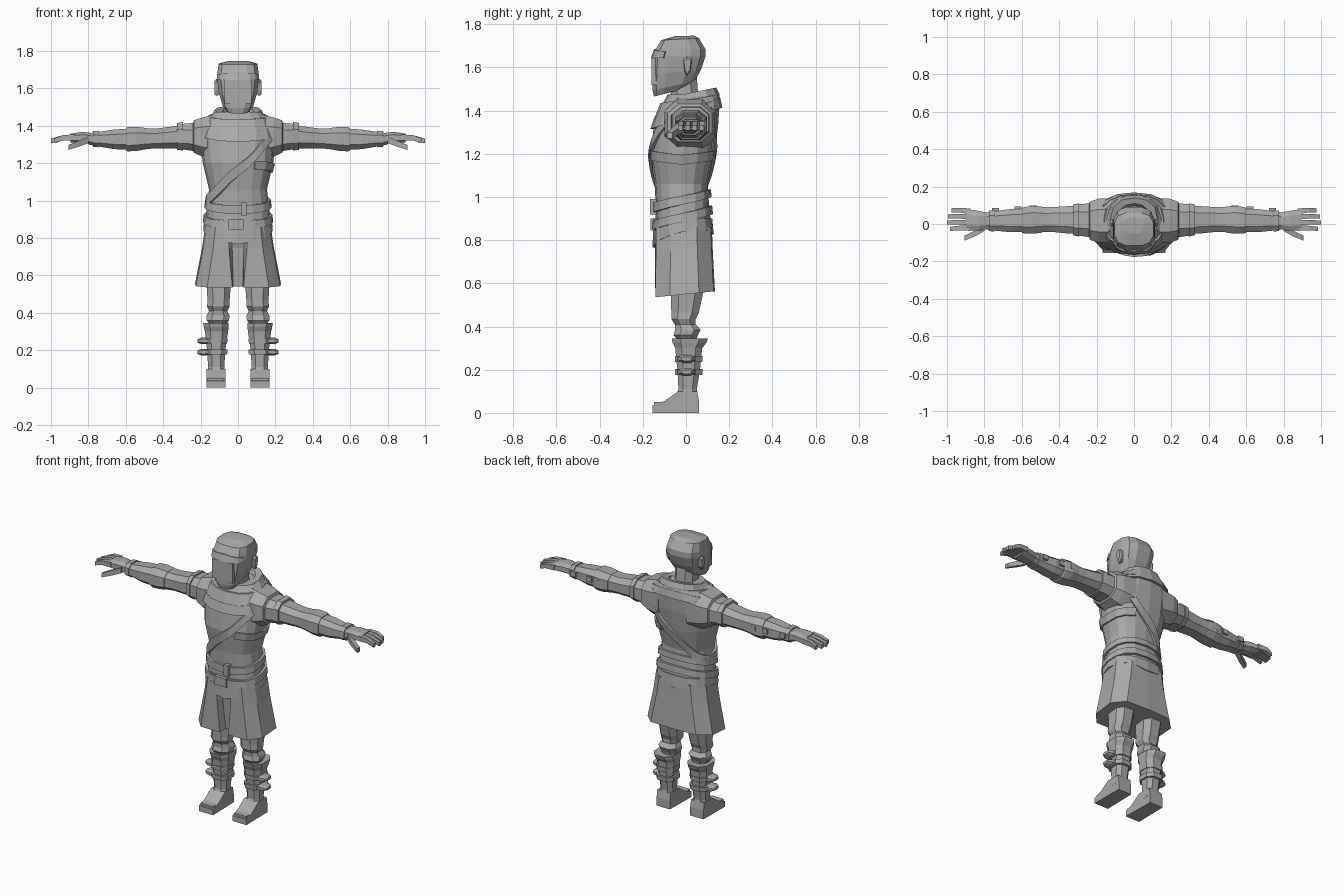
import bpy, bmesh, math
from mathutils import Vector

if "Cube" in bpy.data.objects:
    bpy.data.objects.remove(bpy.data.objects["Cube"])

mat = bpy.data.materials.new("plain grey")
mat.diffuse_color = (0.4, 0.4, 0.4, 1)
mat.use_nodes = True
mat.node_tree.nodes["Principled BSDF"].inputs["Base Color"].default_value = mat.diffuse_color


def loft(name, rings, mirror=False, closed=False, caps=True):
    """Bridge equal-length point rings into one flat-shaded skin."""
    bm = bmesh.new()
    vs = [[bm.verts.new(p) for p in r] for r in rings]
    n = len(vs[0])
    pairs = list(zip(vs, vs[1:])) + ([(vs[-1], vs[0])] if closed else [])
    for a, b in pairs:
        for i in range(n):
            j = (i + 1) % n
            bm.faces.new((a[i], a[j], b[j], b[i]))
    if caps and not closed:
        bm.faces.new(vs[0])
        bm.faces.new(vs[-1])
    bmesh.ops.recalc_face_normals(bm, faces=bm.faces)
    me = bpy.data.meshes.new(name)
    bm.to_mesh(me)
    bm.free()
    me.materials.append(mat)
    ob = bpy.data.objects.new(name, me)
    bpy.context.collection.objects.link(ob)
    if mirror:
        ob.modifiers.new("mirror", 'MIRROR').use_mirror_merge = False
    return ob


def sup(t, e):
    c, s = math.cos(t), math.sin(t)
    f = lambda v: math.copysign(abs(v) ** (2 / e), v)
    return f(c), f(s)


def oval(a0, a1, b0, b1, n=8, e=2.6):
    """Rounded section filling the given limits, with flat sides."""
    k = sup(math.pi / n, e)[0]
    for i in range(n):
        u, v = sup((i + .5) * 2 * math.pi / n, e)
        yield (a0 + a1) / 2 + u / k * (a1 - a0) / 2, (b0 + b1) / 2 + v / k * (b1 - b0) / 2


def stack_z(name, rows, **kw):
    # rows: z, x0, x1, y0, y1
    return loft(name, [[Vector((x, y, r[0])) for x, y in oval(*r[1:])] for r in rows], **kw)


def stack_x(name, rows, **kw):
    # rows: x, y0, y1, z0, z1
    return loft(name, [[Vector((r[0], y, z)) for y, z in oval(*r[1:])] for r in rows], mirror=True, **kw)


def surf(table, t, z, off=0, e=2.5):
    """Point on a body skin; table rows: z, half width, front y, back y."""
    z = min(max(z, table[0][0]), table[-1][0])
    for a, b in zip(table, table[1:]):
        if z <= b[0]:
            break
    k = (z - a[0]) / (b[0] - a[0])
    w, f, r = (p + (q - p) * k for p, q in zip(a[1:], b[1:]))
    u, v = sup(t, e)
    return Vector((u * (w + off), (f + r) / 2 + v * ((r - f) / 2 + off), z))


def band(name, table, lo, hi, off=.012, a0=0, a1=360, n=16, e=2.5):
    """Raised strip lying on a body skin between heights lo(t) and hi(t)."""
    full = a1 - a0 == 360
    rings = []
    for i in range(n if full else n + 1):
        t = math.radians(a0 + (a1 - a0) * i / n)
        rings.append([surf(table, t, z, o, e) for z, o in
                      ((lo(t), -.01), (lo(t), off), (hi(t), off), (hi(t), -.01))])
    return loft(name, rings, closed=full)


def box(name, x0, x1, y0, y1, z0, z1, mirror=False):
    ring = lambda z: [Vector(p) for p in ((x0, y0, z), (x1, y0, z), (x1, y1, z), (x0, y1, z))]
    return loft(name, [ring(z0), ring(z1)], mirror=mirror)


def finger(name, pts, w, h):
    rings = []
    for i, p in enumerate(pts):
        k = 1 - .25 * i / (len(pts) - 1)
        rings.append([Vector(p) + Vector((0, a * w * k, b * h * k))
                      for a, b in ((-1, -1), (1, -1), (1, 1), (-1, 1))])
    return loft(name, rings, mirror=True)


def skin(name, table, n=16, e=2.5):
    return loft(name, [[surf(table, 2 * math.pi * i / n, r[0], 0, e) for i in range(n)] for r in table])


sin, cos = math.sin, math.cos

# Tunic body
body = [(.74, .185, -.148, .125), (.84, .178, -.145, .12), (.95, .168, -.14, .108),
        (1.06, .155, -.145, .10), (1.2, .188, -.165, .13), (1.32, .2, -.15, .148),
        (1.42, .185, -.115, .155), (1.475, .125, -.085, .14)]
skin("tunic", body[1:])

# Tunic hem, dipping at the front, and two tilted belts
band("tunic_hem", body, lambda t: .805 + .035 * abs(cos(t)) + .03 * (sin(t) - abs(sin(t)) * .3),
     lambda t: .9, .008)
band("lower_belt", body, lambda t: .885 + .035 * sin(t), lambda t: .925 + .035 * sin(t), .014)
band("upper_belt", body, lambda t: .965 + .035 * sin(t), lambda t: 1.005 + .03 * sin(t), .014)
box("belt_buckle", .015, .045, -.166, -.13, .92, .99)
box("lower_buckle", -.05, .03, -.164, -.13, .845, .9)

# Diagonal chest strap and side wrap
mid = lambda t: 1.2 + .2 * cos(t) - .04 * sin(t) ** 2
band("chest_strap", body, lambda t: mid(t) - .03, lambda t: mid(t) + .03, .013, n=32)
band("side_wrap", body, lambda t: 1.15 + .02 * abs(sin(t)), lambda t: 1.195 + .02 * abs(sin(t)),
     .01, -67.5, 67.5, 6)

# Scarf folds around the neck
band("scarf_lower", body, lambda t: 1.365 + .05 * sin(t), lambda t: 1.415 + .045 * sin(t), .014)
band("scarf_middle", body, lambda t: 1.40 + .03 * sin(t), lambda t: 1.455 + .02 * sin(t), .012)
cowl = [(1.42, .155, -.10, .155), (1.455, .14, -.10, .155), (1.485, .125, -.075, .14),
        (1.478, .085, -.055, .11), (1.44, .07, -.045, .09)]
loft("scarf_cowl", [[Vector((u * w, (f + b) / 2 + v * (b - f) / 2, z + .022 * v))
                     for u, v in (sup(math.pi * i / 6, 2.3) for i in range(12))]
                    for z, w, f, b in cowl])

# Skirt with a front slit
half = [((.0, -.145), (.0, -.09)), ((.04, -.145), (.025, -.09)), ((.055, -.145), (.03, -.142)),
        ((.12, -.138), (.165, -.142)), ((.17, -.07), (.226, -.075)), ((.176, .05), (.23, .06)),
        ((.11, .115), (.16, .128)), ((0, .12), (0, .134))]
rings = []
for z, k in ((.86, 0), (.75, .28), (.55, 1)):
    h = []
    for i, (a, b) in enumerate(half):
        m = k if i > 1 else (0 if z > .8 else max(k, .6))
        x, y = (a[j] + (b[j] - a[j]) * m for j in (0, 1))
        h.append(Vector((x, y, z + (k * .1 * y))))
    rings.append(h + [Vector((-p.x, p.y, p.z)) for p in h[-2:0:-1]])
loft("skirt", rings)

# Neck and head
stack_z("neck", [(1.42, -.065, .065, -.07, .06), (1.56, -.06, .06, -.075, .05)])
head = [(1.465, .06, -.148, .0, .05), (1.495, .082, -.155, .04, .045), (1.57, .102, -.156, .068, .015),
        (1.65, .112, -.154, .09, 0), (1.685, .11, -.14, .09, 0), (1.725, .103, -.115, .06, .01),
        (1.742, .05, -.05, .035, .006)]
loft("head", [[Vector((x, y, z + tilt * (y + .15) / .2)) for x, y in oval(-w, w, f, b, 12, 3)]
              for z, w, f, b, tilt in head])
# Brow visor and side edges of the face cloth
brim = [(z, w, f, b) for z, w, f, b, _ in head]
band("brow_visor", brim, lambda t: 1.645, lambda t: 1.685 - .012 * abs(cos(t)), .008, 205, 335, 6, 3)
box("face_cloth", -.072, .072, -.16, -.12, 1.52, 1.645)
# Ears
loft("ear", [[Vector((x, y * k + .005, 1.605 + z * k)) for y, z in
              ((-.018, .03), (.0, .045), (.022, .035), (.016, -.02), (-.002, -.045), (-.012, -.02))]
             for x, k in ((.095, .8), (.116, 1), (.126, .8))], mirror=True)

# Sleeves: layered shoulder, upper arm, elbow wrap, forearm
stack_x("shoulder", [(.1, -.10, .14, 1.21, 1.465), (.19, -.10, .135, 1.235, 1.445),
                     (.235, -.085, .12, 1.255, 1.43), (.24, -.07, .11, 1.265, 1.415),
                     (.3, -.062, .105, 1.275, 1.41)])
stack_x("sleeve_cuff", [(.295, -.067, .11, 1.268, 1.42), (.325, -.06, .105, 1.272, 1.415)])
stack_x("upper_arm", [(.3, -.053, .098, 1.28, 1.405), (.36, -.05, .095, 1.28, 1.395),
                      (.44, -.042, .09, 1.28, 1.385), (.52, -.045, .09, 1.272, 1.388)])
stack_x("elbow_wrap", [(.49, -.046, .092, 1.275, 1.388), (.54, -.052, .098, 1.266, 1.394),
                       (.59, -.05, .09, 1.263, 1.393), (.6, -.046, .085, 1.268, 1.388)])
stack_x("forearm", [(.57, -.044, .082, 1.272, 1.386), (.66, -.044, .08, 1.275, 1.38),
                    (.75, -.035, .068, 1.29, 1.367), (.8, -.028, .06, 1.3, 1.36)])
stack_x("wrist_cuff", [(.745, -.04, .074, 1.285, 1.374), (.775, -.038, .072, 1.288, 1.372)])
for x in (.54, .62, .74):
    box("forearm_buckle", x - .018, x + .018, .06, .098 - .06 * (x - .54), 1.32, 1.35, True)

# Hands
stack_x("palm", [(.77, -.026, .058, 1.303, 1.36), (.83, -.036, .07, 1.305, 1.368),
                 (.895, -.036, .08, 1.312, 1.358)])
for i, tip in enumerate((.985, 1.0, .995, .975)):
    y = -.022 + i * .03
    finger("finger", [(.875, y, 1.338), (.935, y + .002 * i, 1.336), (tip, y - .004 + .003 * i, 1.32)], .0145, .016)
finger("thumb", [(.80, -.02, 1.325), (.85, -.05, 1.305), (.905, -.075, 1.285)], .018, .018)

# Trousers with gathered knees
stack_z("trouser_leg", [(.8, .015, .165, -.09, .09), (.55, .038, .168, -.07, .078),
                        (.465, .045, .163, -.068, .06), (.435, .045, .166, -.068, .045),
                        (.41, .058, .155, -.052, .045), (.385, .045, .168, -.05, .068),
                        (.36, .048, .168, -.058, .055), (.345, .058, .155, -.045, .05),
                        (.28, .06, .15, -.04, .05)], mirror=True)
# Boots
stack_z("boot_shaft", [(.05, .07, .167, -.06, .06), (.11, .073, .16, -.035, .05),
                       (.2, .068, .165, -.04, .065), (.3, .053, .177, -.05, .075),
                       (.325, .05, .183, -.062, .095), (.345, .052, .186, -.066, .102),
                       (.34, .065, .165, -.045, .07)], mirror=True)
foot = [(0, -.155, .06), (.035, -.155, .06), (.055, -.1, .06), (.1, -.035, .052)]
loft("foot", [[Vector(p) for p in ((.068, f, z), (.168, f, z), (.166, b, z), (.072, b, z))]
              for z, f, b in foot], mirror=True)
box("toe_cap", .075, .162, -.148, -.105, .03, .05, True)
# Boot straps with pointed outer ends
for z in (.25, .19):
    stack_z("boot_strap", [(z - .014, .058, .178, -.05, .075), (z + .014, .056, .18, -.052, .077)], mirror=True)
    stack_x("strap_end", [(.15, -.04, .045, z - .016, z + .016), (.195, -.035, .04, z - .018, z + .018),
                          (.217, -.02, .025, z - .009, z + .009)])
